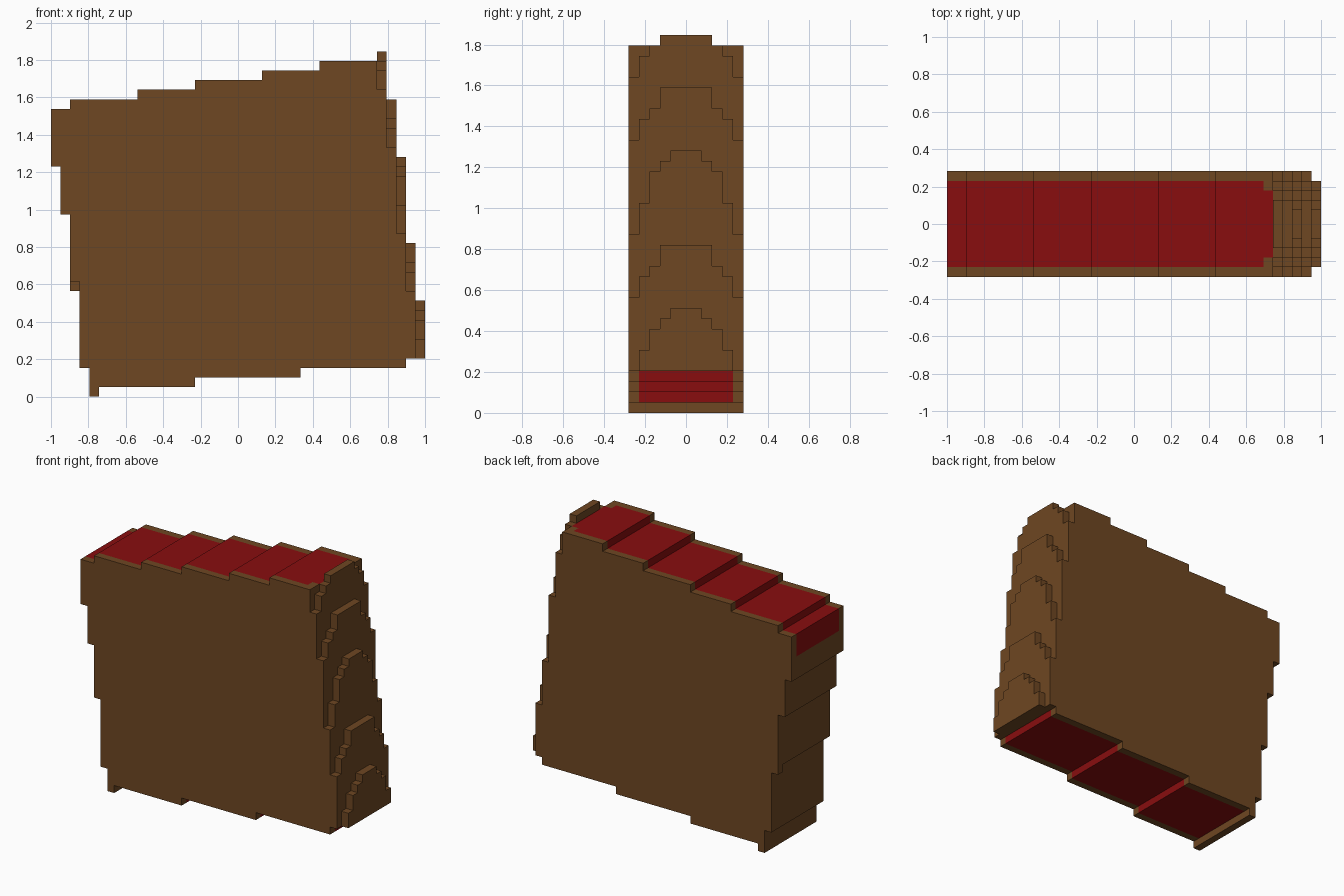
import bpy, bmesh

U = 2 / 39          # one block unit
X0 = 19.5           # half length in units

cube = bpy.data.objects.get("Cube")
if cube:
    bpy.data.objects.remove(cube, do_unlink=True)


def material(name, rgb):
    m = bpy.data.materials.new(name)
    m.use_nodes = True
    m.diffuse_color = (*rgb, 1)
    m.node_tree.nodes["Principled BSDF"].inputs["Base Color"].default_value = (*rgb, 1)
    return m


BROWN = material("brown", (0.156, 0.063, 0.016))
RED = material("deep red", (0.246, 0.004, 0.0045))


def prism(name, profile, stations, place, red_rule=None):
    """Sweep a closed profile through a list of stations; place() maps to block units."""
    bm = bmesh.new()
    rings = [[bm.verts.new(place(a, b, s)) for a, b in profile] for s in stations]
    n = len(profile)
    for r0, r1 in zip(rings, rings[1:]):
        for i in range(n):
            j = (i + 1) % n
            bm.faces.new((r0[i], r0[j], r1[j], r1[i]))
    bm.faces.new(rings[0])
    bm.faces.new(rings[-1])
    bmesh.ops.recalc_face_normals(bm, faces=bm.faces)
    if red_rule:
        for f in bm.faces:
            f.material_index = int(red_rule(f.calc_center_bounds(), f.normal))
    for v in bm.verts:
        v.co = ((v.co.x - X0) * U, v.co.y * U, v.co.z * U)
    me = bpy.data.meshes.new(name)
    bm.to_mesh(me)
    bm.free()
    me.materials.append(BROWN)
    me.materials.append(RED)
    ob = bpy.data.objects.new(name, me)
    bpy.context.collection.objects.link(ob)
    return ob


def along_y(x, z, y):
    return (x, y, z)


def along_x(y, z, x):
    return (x, y, z)


# Red band on the stepped top, the upper left end and the stepped underside
def is_red(c, n):
    if abs(c.y) > (3.5 if c.x > 33 and c.z > 30 else 4.5) or abs(n.y) > 0.5:
        return False
    top = c.z > 27 and c.x < 34 and (n.z > 0.5 or n.x < -0.5)
    bottom = 0.9 < c.z < 3.9 and 5 <= c.x <= 37.1 and (n.z < -0.5 or n.x > 0.5)
    return top or bottom


# Main body: stepped side outline, full width
outline = [
    (4, 0), (5, 0), (5, 1), (15, 1), (15, 2), (26, 2), (26, 3), (37, 3), (37, 4),
    (38, 4), (38, 11), (37, 11), (37, 17), (36, 17), (36, 26), (35, 26), (35, 32),
    (34, 32), (34, 35), (33, 35), (28, 35), (28, 34), (22, 34), (22, 33), (15, 33),
    (15, 32), (9, 32), (9, 31), (2, 31), (2, 30), (0, 30), (0, 27), (0, 24),
    (1, 24), (1, 19), (2, 19), (2, 12), (3, 12), (3, 3), (4, 3)]
prism("body", outline, [-5.5, -4.5, -3.5, 3.5, 4.5, 5.5], along_y, is_red)

# Small block under the left end's back edge
prism("back_corner_block", [(2, 11), (3, 11), (3, 12), (2, 12)], [4.5, 5.5], along_y)

# Stepped arches on the right end: x start, base height, (half width, top) steps
arches = [
    (34, 32, [(2.5, 36), (3.5, 35), (4.5, 34)]),
    (35, 26, [(2.5, 31), (3.5, 29), (4.5, 28)]),
    (36, 17, [(1.5, 25), (2.5, 24), (3.5, 23), (4.5, 20)]),
    (37, 11, [(2.5, 16), (3.5, 14), (4.5, 13)]),
    (38, 4, [(1.5, 10), (2.5, 9), (3.5, 8), (4.5, 6)])]
for i, (x, base, steps) in enumerate(arches):
    half, tops = [], [t for _, t in steps] + [base]
    for k, (w, t) in enumerate(steps):
        half += [(w, t), (w, tops[k + 1])]
    mirrored = [(-y, z) for y, z in reversed(half)]
    prism(f"end_arch_{i + 1}", half + mirrored, [x, x + 1], along_x)
